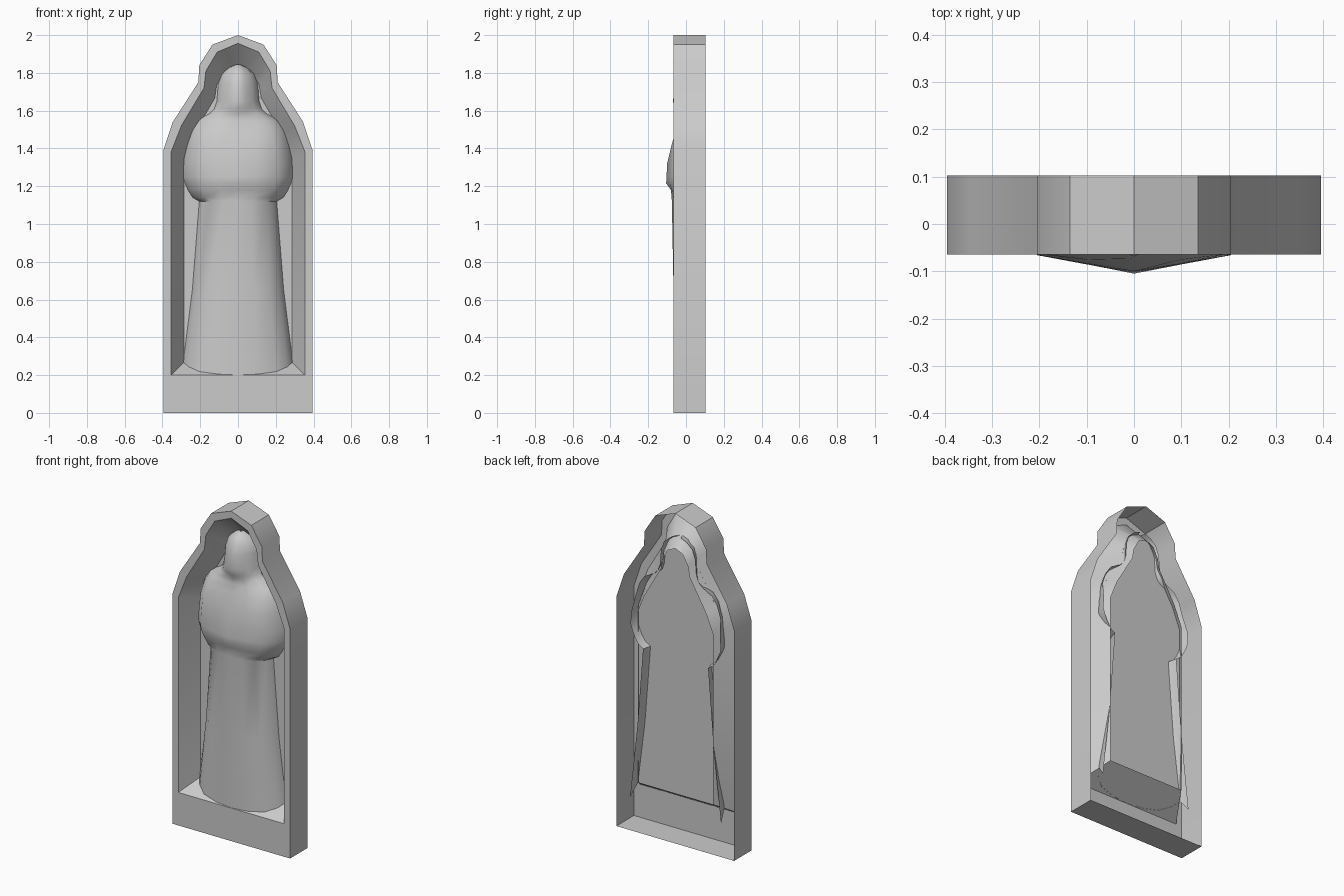
import bpy, math

if "Cube" in bpy.data.objects:
    bpy.data.objects.remove(bpy.data.objects["Cube"])


def build(name, rings, closed, cap=False, angle=30):
    """Skin a list of equal-length point rings into one object."""
    n = len(rings[0])
    verts = [p for r in rings for p in r]
    faces = []
    for k in range(len(rings) - 1):
        for i in range(n if closed else n - 1):
            j = (i + 1) % n
            faces.append((k * n + i, k * n + j, (k + 1) * n + j, (k + 1) * n + i))
    if cap:
        faces.append(tuple(range(len(verts) - n, len(verts))))
    mesh = bpy.data.meshes.new(name)
    mesh.from_pydata(verts, [], faces)
    ob = bpy.data.objects.new(name, mesh)
    bpy.context.collection.objects.link(ob)
    bpy.ops.object.select_all(action='DESELECT')
    ob.select_set(True)
    bpy.context.view_layer.objects.active = ob
    bpy.ops.object.shade_smooth_by_angle(angle=math.radians(angle))
    return ob


def arch(half, y):
    """Mirror a half outline (bottom right up to apex) into a full ring."""
    pts = half + [(-x, z) for x, z in reversed(half[:-1])]
    return [(x, y, z) for x, z in pts]


# Niche: outer wall open at the back, front rim, tapered recess walls open at the back
outer = [(.395, 0), (.395, 1.39), (.345, 1.54), (.21, 1.75), (.205, 1.84), (.135, 1.95), (0, 2)]
inner = [(.355, .2), (.355, 1.38), (.30, 1.52), (.18, 1.72), (.17, 1.81), (.11, 1.91), (0, 1.957)]
deep = [(.252, .303), (.252, 1.335), (.205, 1.45), (.095, 1.64), (.085, 1.70), (.05, 1.765), (0, 1.787)]
build("niche_frame", [arch(outer, .103), arch(outer, -.065), arch(inner, -.065),
                      arch(deep, .102)], True, angle=35)

# Flat backing plate standing across the recess behind the figure
PLATE_Y = .047
t = (PLATE_Y + .065) / .167
plate = [(a + (c - a) * t, b + (d - b) * t) for (a, b), (c, d) in zip(inner, deep)]
build("backing_plate", [arch(plate, PLATE_Y)], True, cap=True)

# Robed figure: open-backed shell from (z, half width, front y, flank y, flare behind the plate)
levels = [
    (.20, .290, -.064, -.035, .015), (.65, .242, -.066, -.04, .013), (1.12, .205, -.075, -.045, .013),
    (1.14, .24, -.076, -.045, .01), (1.18, .265, -.08, -.055, .01),
    (1.215, .28, -.105, -.065, .01), (1.25, .292, -.103, -.066, .01), (1.32, .288, -.1, -.066, .01),
    (1.42, .275, -.073, -.064, .01), (1.50, .25, -.052, -.04, .01), (1.55, .215, -.042, -.015, .01),
    (1.585, .150, -.044, -.01, .01), (1.61, .125, -.060, -.02, .01), (1.65, .112, -.069, -.02, .01),
    (1.74, .105, -.06, -.015, .01), (1.795, .085, -.04, -.005, .01), (1.83, .045, -.01, .01, .01),
    (1.845, .008, .025, .03, .01),
]


def section(z, w, front, flank, flare):
    mid = (front + flank) / 2 - (.007 if not 1.2 < z < 1.4 else 0)
    half = [(w + flare, .1 if z < 1.4 else .075), (w, PLATE_Y),
            (w * .90, flank * .35 + PLATE_Y * .65 - .012),
            (w * .70, flank), (w * .36, mid), (0, front)]
    pts = half + [(-x, y) for x, y in reversed(half[:-1])]
    # the hem rests on the sloping recess floor
    return [(x, y, max(z, .199 + .617 * (y + .065)) if abs(x) <= w else z)
            for x, y in reversed(pts)]


build("robed_figure", [section(*l) for l in levels], False, angle=45)
